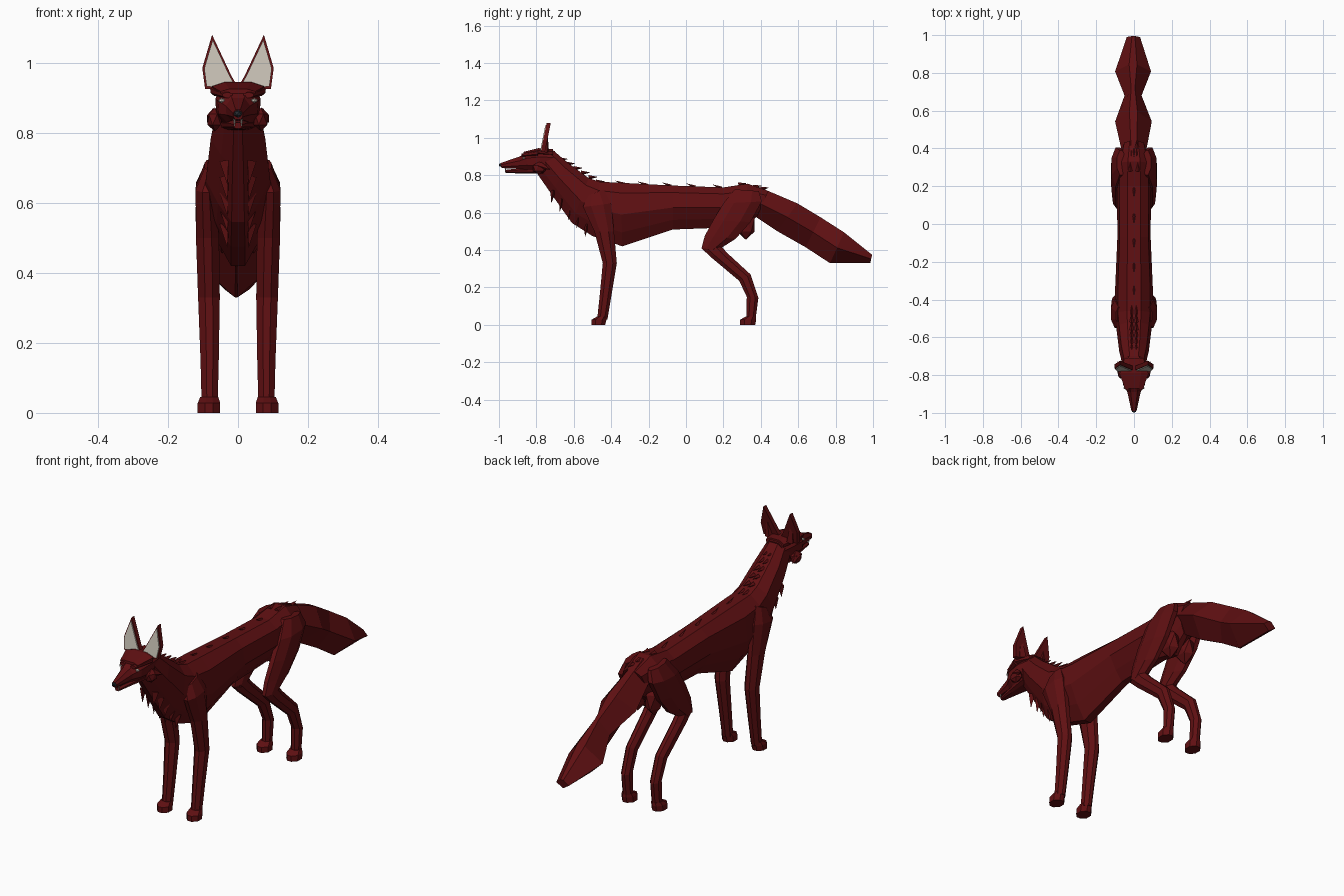
import bpy, bmesh, math
from mathutils import Vector


def material(name, rgb):
    m = bpy.data.materials.new(name)
    m.diffuse_color = (*rgb, 1)
    return m


FUR = material("dark red fur", (0.115, 0.005, 0.006))
PALE = material("pale ear", (0.56, 0.52, 0.45))
DARK = material("dark nose", (0.02, 0.025, 0.03))

# Cross-sections: (fraction from first edge to second edge, share of half width)
BODY = [(0, .38), (.16, .86), (.5, 1), (.78, .62), (1, .2)]
LIMB = [(0, .35), (.28, 1), (.72, 1), (1, .35)]
DIAMOND = [(0, .22), (.5, 1), (1, .04)]
HEAD = [(0, .5), (.35, 1), (.75, .95), (1, .55)]


def finish(name, bm, mat):
    bmesh.ops.recalc_face_normals(bm, faces=bm.faces[:])
    me = bpy.data.meshes.new(name)
    bm.to_mesh(me)
    bm.free()
    me.materials.append(mat)
    ob = bpy.data.objects.new(name, me)
    bpy.context.collection.objects.link(ob)
    return ob


def loft(name, sections, profile, mat=FUR, side=1):
    """Skin sections (y1, z1, y2, z2, centre x, half width) with flat faces."""
    bm = bmesh.new()
    rings = []
    for y1, z1, y2, z2, cx, hw in sections:
        pts = [(cx + hw * w, t) for t, w in profile]
        pts += [(cx - hw * w, t) for t, w in reversed(profile)]
        rings.append([bm.verts.new((side * x, y1 + (y2 - y1) * t, z1 + (z2 - z1) * t))
                      for x, t in pts])
    n = len(rings[0])
    for a, b in zip(rings, rings[1:]):
        for i in range(n):
            j = (i + 1) % n
            bm.faces.new((a[i], a[j], b[j], b[i]))
    bm.faces.new(rings[0])
    bm.faces.new(rings[-1][::-1])
    return finish(name, bm, mat)


def spike(name, base, tip, r, mat=FUR, sides=4):
    """Small pointed tuft from base to tip."""
    base, tip = Vector(base), Vector(tip)
    d = tip - base
    bm = bmesh.new()
    bmesh.ops.create_cone(bm, cap_ends=True, segments=sides, radius1=r, radius2=0, depth=d.length)
    ob = finish(name, bm, mat)
    ob.location = (base + tip) / 2
    ob.rotation_euler = d.to_track_quat('Z', 'Y').to_euler()


def blob(name, loc, size, mat=FUR, detail=1):
    bm = bmesh.new()
    bmesh.ops.create_icosphere(bm, subdivisions=detail, radius=1)
    for v in bm.verts:
        v.co = Vector(loc) + Vector(a * b for a, b in zip(v.co, size))
    return finish(name, bm, mat)


def plate(name, outline, y0, lean, thick, mat):
    """Upright sheet from (x, z) points; y follows height."""
    bm = bmesh.new()
    rows = [[bm.verts.new((x, y0 + lean * (z - .93) + dy, z)) for x, z in outline]
            for dy in (0, thick)]
    n = len(outline)
    bm.faces.new(rows[0])
    bm.faces.new(rows[1][::-1])
    for i in range(n):
        j = (i + 1) % n
        bm.faces.new((rows[0][i], rows[0][j], rows[1][j], rows[1][i]))
    return finish(name, bm, mat)


# Torso and neck
loft("torso", [
    (-.70, .925, -.80, .815, 0, .06),
    (-.63, .865, -.72, .70, 0, .078),
    (-.52, .785, -.61, .545, 0, .092),
    (-.46, .765, -.50, .475, 0, .10),
    (-.35, .76, -.34, .42, 0, .10),
    (-.07, .745, -.07, .51, 0, .088),
    (.20, .735, .20, .52, 0, .09),
    (.33, .755, .30, .50, 0, .085),
    (.44, .715, .38, .58, 0, .06)], BODY)

# Tail with two swellings
loft("tail", [
    (.36, .75, .37, .58, 0, .06),
    (.595, .65, .49, .50, -.003, .097),
    (.72, .575, .64, .415, -.005, .045),
    (.845, .495, .77, .33, -.005, .095),
    (.995, .375, .985, .33, -.003, .035)], DIAMOND)

# Head, muzzle and jaw
loft("head", [
    (-.70, .93, -.72, .83, 0, .055),
    (-.78, .94, -.78, .82, 0, .065),
    (-.85, .925, -.85, .83, 0, .058),
    (-.89, .90, -.89, .835, 0, .035),
    (-.99, .866, -.985, .838, 0, .014)], HEAD)
loft("lower_jaw", [
    (-.76, .84, -.76, .808, 0, .05),
    (-.88, .838, -.88, .81, 0, .028),
    (-.965, .829, -.965, .812, 0, .012)], HEAD)
blob("nose", (0, -.985, .855), (.014, .016, .012), DARK)
loft("crown", [
    (-.71, .94, -.71, .90, 0, .05),
    (-.79, .945, -.79, .91, 0, .075),
    (-.87, .925, -.87, .905, 0, .05)], HEAD)

for s, tag in ((1, "left"), (-1, "right")):
    # Ears with pale lining
    ear = [(.006, .94), (.02, .965), (.074, 1.08), (.102, .985), (.094, .925), (.03, .922)]
    mid = Vector((.062, .975))
    lining = [tuple(mid + (Vector(p) - mid) * .86) for p in ear]
    plate(tag + "_ear", [(s * x, z) for x, z in ear], -.775, .2, .022, FUR)
    plate(tag + "_ear_lining", [(s * x, z) for x, z in lining], -.780, .2, .006, PALE)
    # Ear back ridge
    spike(tag + "_ear_ridge", (s * .058, -.752, .925), (s * .074, -.744, 1.07), .022)

    # Cheeks, brow, eyes and teeth
    blob(tag + "_cheek", (s * .066, -.785, .838), (.024, .04, .034))
    spike(tag + "_cheek_tuft", (s * .068, -.78, .85), (s * .088, -.725, .83), .022)
    loft(tag + "_brow", [(-.88, .915, -.88, .90, .03, .014),
                         (-.79, .935, -.79, .905, .062, .016)], LIMB, side=s)
    blob(tag + "_eye", (s * .046, -.868, .892), (.011, .008, .007), PALE)
    spike(tag + "_tooth", (s * .010, -.965, .84), (s * .010, -.967, .815), .004, PALE)

    # Front leg and paw
    loft(tag + "_front_leg", [
        (-.53, .69, -.44, .725, .077, .018),
        (-.55, .63, -.40, .65, .092, .029),
        (-.49, .50, -.385, .50, .087, .033),
        (-.445, .33, -.37, .33, .083, .031),
        (-.462, .15, -.40, .15, .081, .026),
        (-.475, .03, -.42, .03, .081, .023)], LIMB, side=s)
    loft(tag + "_front_paw", [
        (-.475, .045, -.425, .045, .082, .026),
        (-.505, .028, -.425, .028, .083, .032),
        (-.505, 0, -.432, 0, .083, .032)], LIMB, side=s)

    # Hind leg and paw
    loft(tag + "_thigh", [
        (.26, .725, .39, .715, .068, .022),
        (.20, .65, .405, .66, .085, .035),
        (.145, .56, .345, .55, .088, .033),
        (.10, .475, .265, .46, .087, .029),
        (.083, .41, .17, .40, .085, .026)], LIMB, side=s)
    loft(tag + "_hind_leg", [
        (.083, .41, .18, .43, .085, .026),
        (.13, .365, .22, .385, .084, .026),
        (.285, .235, .345, .27, .082, .024),
        (.325, .15, .387, .145, .081, .023),
        (.322, .03, .372, .03, .081, .022)], LIMB, side=s)
    loft(tag + "_hind_paw", [
        (.32, .045, .373, .045, .082, .025),
        (.29, .028, .375, .028, .083, .032),
        (.29, 0, .37, 0, .083, .032)], LIMB, side=s)
    # Rump below the tail
    blob(tag + "_rump", (s * .045, .32, .535), (.04, .055, .08))

    # Chest tufts down the neck
    for i in range(5):
        y, z = -.74 + .045 * i, .72 - .045 * i
        spike(tag + "_chest_tuft", (s * .035, y + .03, z), (s * .03, y + .02, z - .07), .018, sides=3)

# Tufts along the spine, neck and rump
for y in (-.35, -.23, -.10, .03, .17):
    z = .752 - .02 * (y + .35) / .5
    spike("spine_tuft", (0, y + .02, z), (0, y - .03, z + .02), .009)
for i in range(6):
    t = i / 5
    y, z = -.66 + .2 * t, .885 - .12 * t
    for x in (-.012, .012):
        spike("neck_tuft", (x, y - .02, z), (x, y + .03, z + .002), .012)
for x, y in ((-.02, .30), (.02, .30), (0, .38), (.015, .42)):
    spike("rump_tuft", (x, y - .02, .75 - .25 * max(0, y - .33)),
          (x, y + .025, .757 - .25 * max(0, y - .33)), .012)
